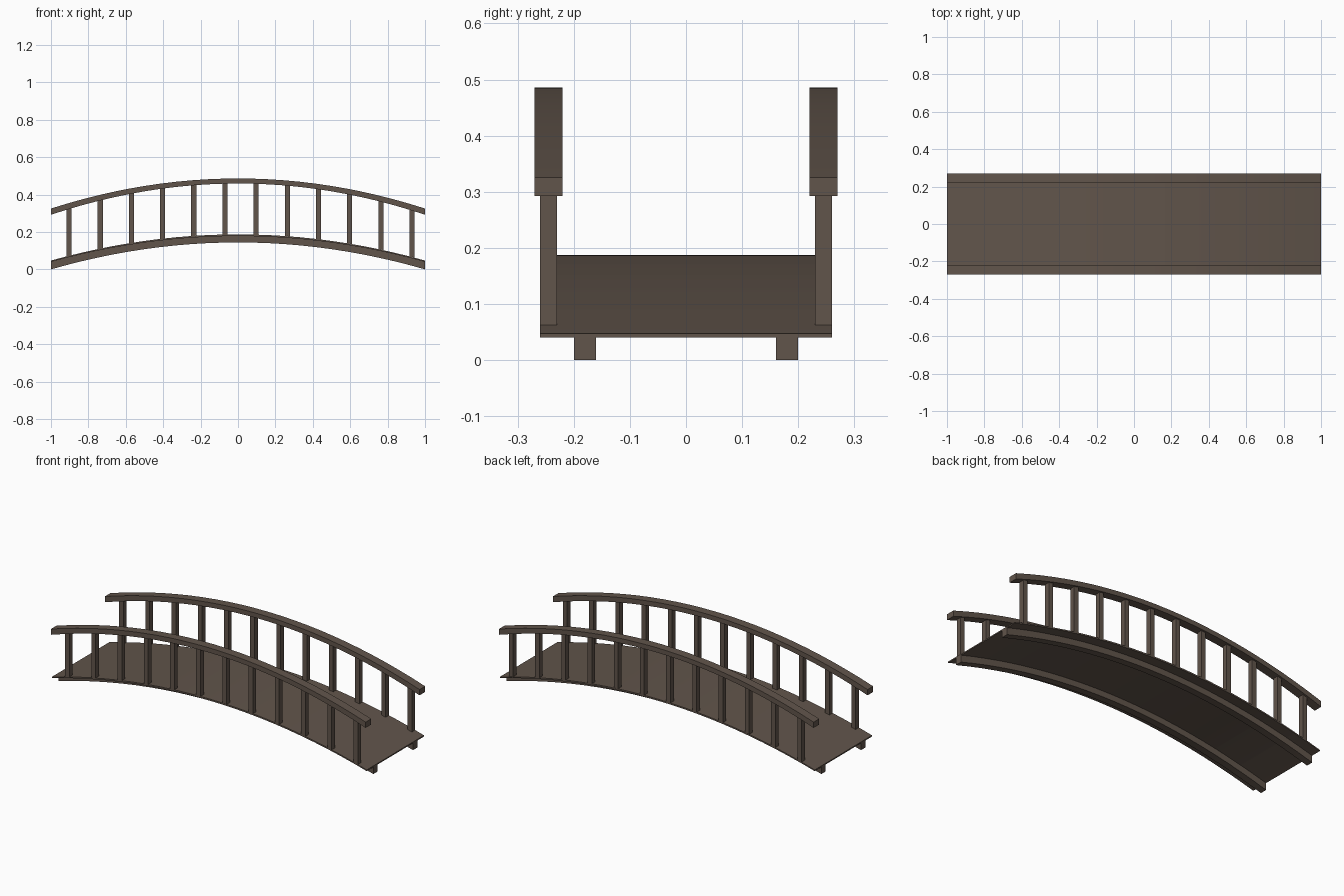
import bpy, bmesh

if "Cube" in bpy.data.objects:
    bpy.data.objects.remove(bpy.data.objects["Cube"])

wood = bpy.data.materials.new("dark_wood")
wood.diffuse_color = (0.12, 0.09, 0.07, 1)
wood.use_nodes = True
wood.node_tree.nodes["Principled BSDF"].inputs["Base Color"].default_value = wood.diffuse_color


def arch(end, mid):
    """Height along x of a shallow arch."""
    return lambda x: mid - (mid - end) * x * x


beam_bottom, beam_top = arch(0.0, 0.144), arch(0.04, 0.178)
deck_bottom, deck_top = arch(0.04, 0.178), arch(0.047, 0.187)
rail_bottom, rail_top = arch(0.292, 0.459), arch(0.325, 0.486)


def arched_bar(name, x0, x1, y0, y1, low, high, segments):
    """Rectangular bar following two arches between x0 and x1."""
    bm = bmesh.new()
    rings = []
    for i in range(segments + 1):
        x = x0 + (x1 - x0) * i / segments
        corners = [(y0, low(x)), (y1, low(x)), (y1, high(x)), (y0, high(x))]
        rings.append([bm.verts.new((x, y, z)) for y, z in corners])
    for a, b in zip(rings, rings[1:]):
        for k in range(4):
            n = (k + 1) % 4
            bm.faces.new((a[k], a[n], b[n], b[k]))
    bm.faces.new(rings[0])
    bm.faces.new(rings[-1][::-1])
    bmesh.ops.recalc_face_normals(bm, faces=bm.faces)
    mesh = bpy.data.meshes.new(name)
    bm.to_mesh(mesh)
    bm.free()
    mesh.materials.append(wood)
    obj = bpy.data.objects.new(name, mesh)
    bpy.context.collection.objects.link(obj)
    if segments > 1:
        bpy.context.view_layer.objects.active = obj
        obj.select_set(True)
        bpy.ops.object.shade_smooth_by_angle(angle=0.52)
        obj.select_set(False)
    return obj


# Deck planks, laid edge to edge over the arch
planks = 12
pitch = 2 / planks
for i in range(planks):
    x = -1 + i * pitch
    arched_bar(f"plank_{i + 1}", x, x + pitch, -0.26, 0.26, deck_bottom, deck_top, 2)

for side, s in (("front", -1), ("back", 1)):
    # Support beam below the deck and handrail above it
    arched_bar(f"{side}_beam", -1, 1, *sorted((s * 0.16, s * 0.20)), beam_bottom, beam_top, 24)
    arched_bar(f"{side}_handrail", -1, 1, *sorted((s * 0.22, s * 0.27)), rail_bottom, rail_top, 24)
    # Upright posts, one per plank, starting at the plank's middle
    for i in range(planks):
        x = -1 + (i + 0.5) * pitch
        arched_bar(f"{side}_post_{i + 1}", x, x + 0.027, *sorted((s * 0.23, s * 0.26)),
                   deck_top, lambda x: rail_bottom(x) + 0.005, 1)
